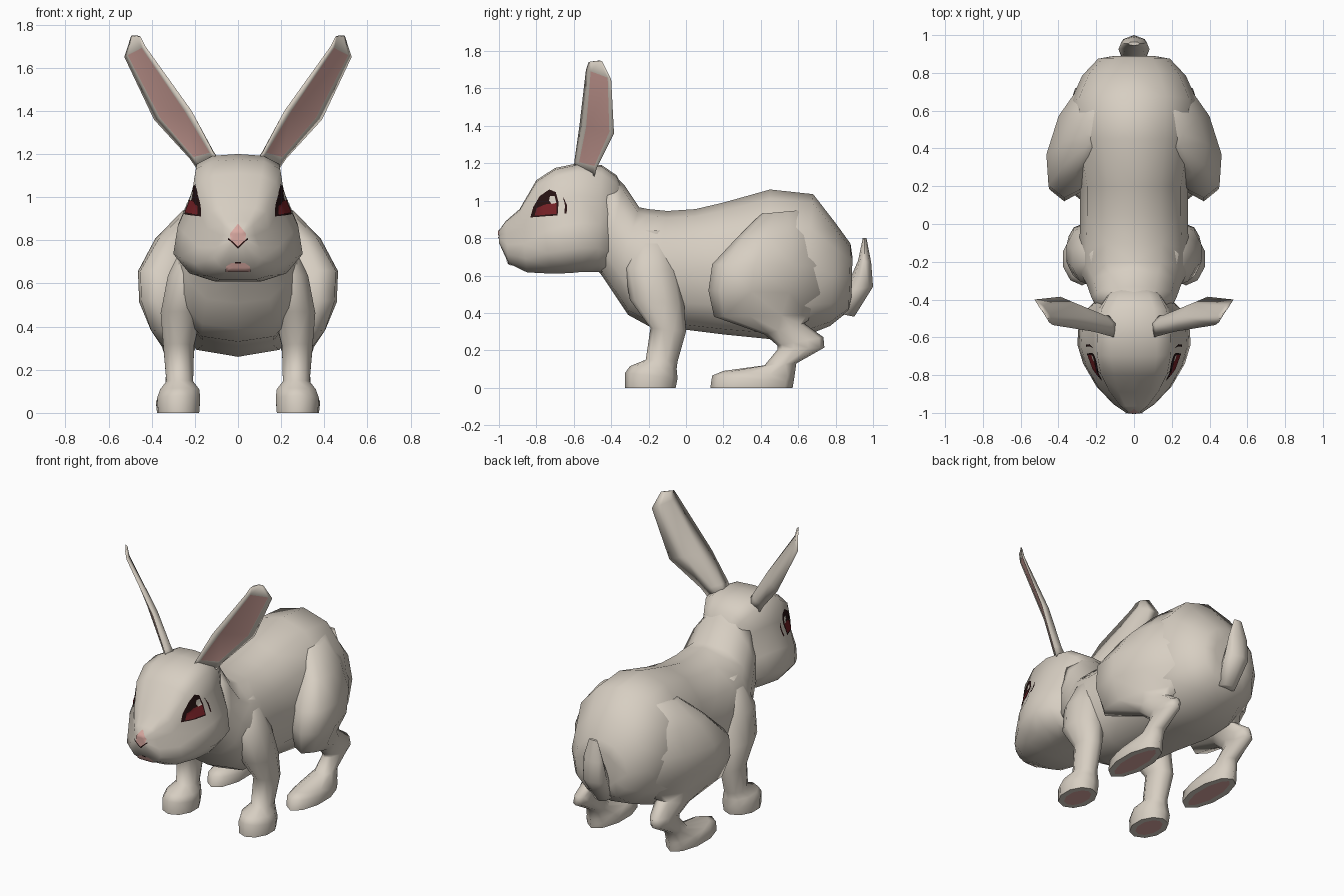
import bpy, bmesh, math
from mathutils import Vector
from mathutils.bvhtree import BVHTree

if "Cube" in bpy.data.objects:
    bpy.data.objects.remove(bpy.data.objects["Cube"])


def material(name, rgb):
    m = bpy.data.materials.new(name)
    m.diffuse_color = (*rgb, 1)
    m.use_nodes = True
    m.node_tree.nodes["Principled BSDF"].inputs["Base Color"].default_value = m.diffuse_color
    return m


FUR = material("cream_fur", (0.68, 0.62, 0.54))
PINK = material("soft_pink", (0.70, 0.40, 0.36))
DARK = material("dark_brown", (0.02, 0.006, 0.006))
RED = material("deep_red", (0.17, 0.014, 0.018))


def finish(name, bm, mats, mirror=False, angle=75):
    me = bpy.data.meshes.new(name)
    bm.to_mesh(me)
    bm.free()
    for m in mats:
        me.materials.append(m)
    for p in me.polygons:
        p.use_smooth = True
    me.set_sharp_from_angle(angle=math.radians(angle))
    ob = bpy.data.objects.new(name, me)
    bpy.context.collection.objects.link(ob)
    if mirror:
        mod = ob.modifiers.new("mirror", "MIRROR")
        mod.use_mirror_merge = False
    return ob


def oval(n):
    """Cross-section: sideways factor, and 0..1 from first edge to second."""
    return [(math.sin(2 * math.pi * k / n), (1 - math.cos(2 * math.pi * k / n)) / 2)
            for k in range(n)]


def closed(half):
    """Mirror half a cross-section into a full loop."""
    return [(0, 0)] + half + [(0, 1)] + [(-f, t) for f, t in reversed(half)]


def loft(name, rings, shape, mirror=False, pink=None, sole=0, angle=75):
    """Skin rings, each given by two opposite edge points and a width vector."""
    bm = bmesh.new()
    n = len(shape)
    loops = [[bm.verts.new(Vector(a).lerp(Vector(b), t) + Vector(w) * f)
              for f, t in shape] for a, b, w in rings]
    for i in range(len(loops) - 1):
        for j in range(n):
            k = (j + 1) % n
            f = bm.faces.new((loops[i][j], loops[i][k], loops[i + 1][k], loops[i + 1][j]))
            if pink and pink(i, j):
                f.material_index = 1
    bm.faces.new(loops[0])
    cap = bm.faces.new(loops[-1])
    bmesh.ops.recalc_face_normals(bm, faces=bm.faces[:])
    if sole:
        bmesh.ops.inset_individual(bm, faces=[cap], thickness=sole)
        cap.material_index = 1
    bmesh.ops.triangulate(bm, faces=bm.faces[:])
    return finish(name, bm, (FUR, PINK), mirror, angle)


def side_rings(rows):
    """Rows of y1, z1, y2, z2, x1, x2, half width."""
    return [((xa, y1, z1), (xb, y2, z2), (w, 0, 0)) for y1, z1, y2, z2, xa, xb, w in rows]


def centred(rows, x=0):
    return side_rings([(*r[:4], x, x, r[4]) for r in rows])


# Body, from neck to rump, with a flattened belly
loft("body", centred([
    (-.40, 1.15, -.50, .66, .19),
    (-.33, 1.085, -.45, .60, .225),
    (-.25, .965, -.39, .51, .25),
    (-.20, .955, -.31, .39, .285),
    (-.10, .945, -.20, .33, .29),
    (.05, .955, .0, .31, .285),
    (.20, .99, .20, .285, .285),
    (.45, 1.06, .45, .26, .33),
    (.68, 1.035, .62, .27, .335),
    (.80, .88, .77, .33, .275),
    (.88, .77, .87, .41, .19),
    (.89, .70, .885, .48, .12)]),
    closed([(.5, .06), (.87, .24), (1, .5), (.92, .78), (.58, .96)]))

# Head with a pear-shaped section, wide at the cheeks
head = loft("head", centred([
    (-1.0, .84, -1.0, .775, .04),
    (-.965, .89, -.95, .665, .11),
    (-.89, .955, -.85, .617, .20),
    (-.80, 1.11, -.72, .61, .27),
    (-.70, 1.175, -.62, .613, .30),
    (-.58, 1.20, -.55, .62, .295),
    (-.45, 1.19, -.47, .62, .265),
    (-.37, 1.135, -.42, .61, .205),
    (-.31, 1.00, -.36, .64, .11)]),
    closed([(.4, .015), (.65, .08), (.72, .3), (.93, .55), (1, .78), (.75, .94), (.4, 1)]))

# Front legs with paws
loft("front_leg", side_rings([
    (-.27, .84, -.10, .84, .16, .16, .07),
    (-.33, .64, -.04, .63, .225, .225, .105),
    (-.30, .47, -.01, .45, .265, .26, .10),
    (-.19, .32, .0, .30, .275, .275, .075),
    (-.215, .15, -.045, .14, .27, .27, .065),
    (-.30, .115, -.05, .10, .27, .27, .095),
    (-.325, .08, -.045, .05, .275, .275, .105),
    (-.325, 0, -.055, 0, .275, .275, .10)]), oval(10), mirror=True, sole=.035)

# Hind legs: thigh turned out at the knee and merging into the rump, hock, long foot
loft("hind_leg", side_rings([
    (.40, .93, .62, .95, .21, .17, .065),
    (.27, .80, .72, .82, .31, .18, .125),
    (.14, .66, .80, .65, .37, .16, .175),
    (.12, .52, .78, .50, .37, .17, .165),
    (.15, .38, .70, .39, .35, .19, .115),
    (.42, .285, .63, .345, .29, .25, .08),
    (.49, .225, .735, .27, .28, .27, .058),
    (.49, .205, .74, .215, .28, .28, .055),
    (.42, .12, .59, .13, .28, .28, .06),
    (.20, .09, .58, .06, .285, .285, .085),
    (.14, .065, .575, .03, .285, .285, .10),
    (.13, 0, .57, 0, .285, .285, .095)]), oval(10), mirror=True, sole=.035)

# Upturned tail
loft("tail", centred([
    (.80, .40, .90, .38, .055),
    (.85, .52, 1.0, .54, .082),
    (.92, .68, .99, .67, .07),
    (.945, .80, .965, .80, .03)]), oval(8))

# Ears: thin blades facing forward and out, pink inside
out = Vector((.68, -.68, -.25))
loft("ear", [(a, b, out * t) for a, b, t in [
    ((.09, -.60, 1.15), (.19, -.49, 1.13), .06),
    ((.115, -.597, 1.21), (.225, -.475, 1.18), .05),
    ((.215, -.57, 1.40), (.39, -.385, 1.36), .04),
    ((.43, -.535, 1.70), (.527, -.40, 1.65), .02),
    ((.45, -.52, 1.742), (.495, -.45, 1.748), .012)]],
    [(0, 0), (-.1, .18), (-.1, .85), (0, 1), (-1, .65), (-1, .3)],
    mirror=True, pink=lambda i, j: j == 1 and i in (1, 2), angle=180)

# Face markings laid onto the head surface
tree = BVHTree.FromPolygons([v.co for v in head.data.vertices],
                            [p.vertices[:] for p in head.data.polygons])


def marking(name, points, mat, lift, side):
    """Thin patch; points are (y, z) on the cheek or (x, z) on the muzzle."""
    bm = bmesh.new()
    bm.faces.new([bm.verts.new((2, u, z) if side else (u, -2, z)) for u, z in points])
    bmesh.ops.triangulate(bm, faces=bm.faces[:])
    bmesh.ops.subdivide_edges(bm, edges=bm.edges[:], cuts=5, use_grid_fill=True)
    ray = Vector((-1, 0, 0)) if side else Vector((0, 1, 0))
    for v in bm.verts:
        hit, normal, _, _ = tree.ray_cast(v.co, ray)
        if hit:
            v.co = hit + normal * lift
    bm.normal_update()
    flip = [f for f in bm.faces if f.normal.dot(ray) > 0]
    bmesh.ops.reverse_faces(bm, faces=flip)
    finish(name, bm, (mat,), side)


# Eyes
marking("eye_rim", [(-.83, .91), (-.815, .965), (-.78, 1.025), (-.73, 1.06), (-.695, 1.045),
                    (-.68, .99), (-.685, .92)], DARK, .004, True)
marking("iris", [(-.805, .918), (-.795, .96), (-.75, .98), (-.69, .985), (-.69, .928)],
        RED, .007, True)
marking("eye_glint", [(-.73, 1.0), (-.725, 1.025), (-.70, 1.025), (-.69, .985), (-.715, .98)],
        FUR, .009, True)
marking("eye_corner", [(-.65, .93), (-.647, .975), (-.657, 1.02), (-.636, .975), (-.638, .93)],
        DARK, .004, True)

# Nose and mouth
marking("nose", [(0, .875), (-.035, .83), (-.033, .79), (0, .77), (.033, .79), (.035, .83)],
        PINK, .004, False)
for s in (-1, 1):
    marking("nose_line", [(0, .772), (s * .043, .81), (s * .043, .802), (0, .763)],
            DARK, .006, False)
marking("lip", [(-.03, .697), (-.055, .68), (-.058, .657), (.058, .657), (.055, .68),
                (.03, .697)], PINK, .004, False)
marking("mouth_line", [(-.014, .703), (-.014, .696), (.014, .696), (.014, .703)],
        DARK, .006, False)
